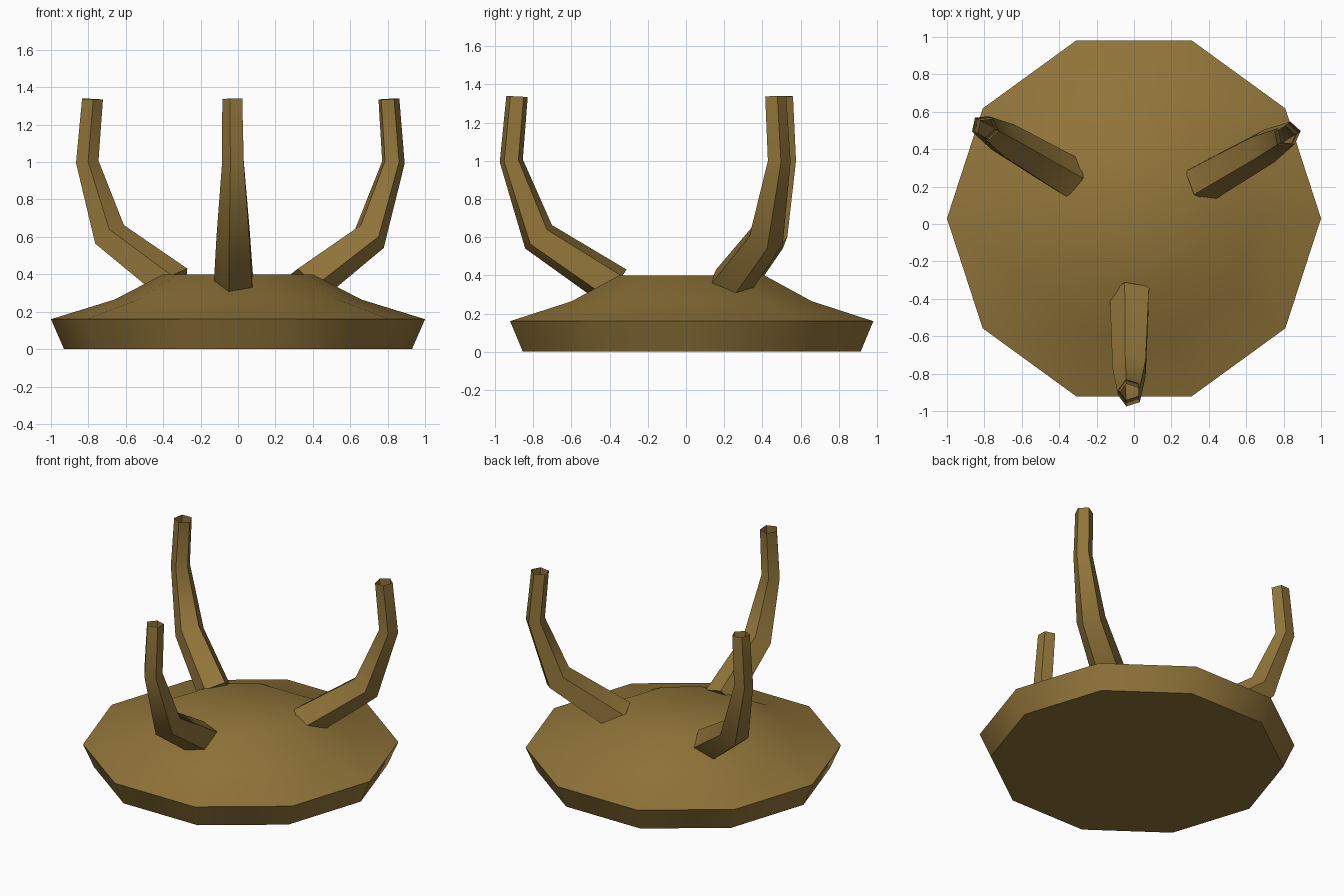
import bpy, bmesh, math
from mathutils import Vector, Matrix

if "Cube" in bpy.data.objects:
    bpy.data.objects.remove(bpy.data.objects["Cube"])

CENTRE_Y = 0.03

bronze = bpy.data.materials.new("dull bronze")
bronze.diffuse_color = (0.285, 0.178, 0.042, 1)
bronze.use_nodes = True
bronze.node_tree.nodes["Principled BSDF"].inputs["Base Color"].default_value = bronze.diffuse_color


def loft(name, rings, cap_start=True, cap_end=True):
    """Skin a list of equal-sized point rings into a smooth-by-angle object."""
    bm = bmesh.new()
    loops = [[bm.verts.new(p) for p in ring] for ring in rings]
    n = len(loops[0])
    for a, b in zip(loops, loops[1:]):
        for i in range(n):
            j = (i + 1) % n
            bm.faces.new((a[i], a[j], b[j], b[i]))
    if cap_start:
        bm.faces.new(loops[0][::-1])
    if cap_end:
        bm.faces.new(loops[-1])
    bmesh.ops.recalc_face_normals(bm, faces=bm.faces)
    mesh = bpy.data.meshes.new(name)
    bm.to_mesh(mesh)
    bm.free()
    mesh.materials.append(bronze)
    obj = bpy.data.objects.new(name, mesh)
    bpy.context.collection.objects.link(obj)
    bpy.ops.object.select_all(action='DESELECT')
    obj.select_set(True)
    bpy.context.view_layer.objects.active = obj
    bpy.ops.object.shade_smooth_by_angle(angle=math.radians(45))
    return obj


# ten-sided domed base: (radius, height)
profile = [(0.93, 0), (1.0, 0.16), (0.66, 0.265), (0.40, 0.40)]
loft("base", [[(r * math.cos(math.tau * i / 10),
                CENTRE_Y + r * math.sin(math.tau * i / 10), z)
               for i in range(10)] for r, z in profile])

# five-sided curved prong: x, y, z, radius, tilt of the section in degrees
stations = [(-0.014, -0.370, 0.337, 0.116, 58),
            (-0.017, -0.772, 0.602, 0.098, 41),
            (-0.021, -0.915, 1.000, 0.064, 7),
            (-0.025, -0.885, 1.337, 0.059, -3)]


def prong_rings():
    rings = []
    for x, y, z, r, tilt in stations:
        t = math.radians(tilt)
        inward = Vector((0, math.cos(t), math.sin(t)))
        rings.append([Vector((x, y, z)) + r * (Vector((math.cos(a), 0, 0)) + math.sin(a) * inward)
                      for a in (math.pi + math.tau * k / 5 for k in range(5))])
    return rings


# three prongs around the base, open at the tips
pivot = Matrix.Translation((0, CENTRE_Y, 0))
for name, angle in (("front_prong", 0), ("right_prong", 120), ("left_prong", 240)):
    turn = pivot @ Matrix.Rotation(math.radians(angle), 4, 'Z') @ pivot.inverted()
    loft(name, [[turn @ p for p in ring] for ring in prong_rings()], cap_end=False)
